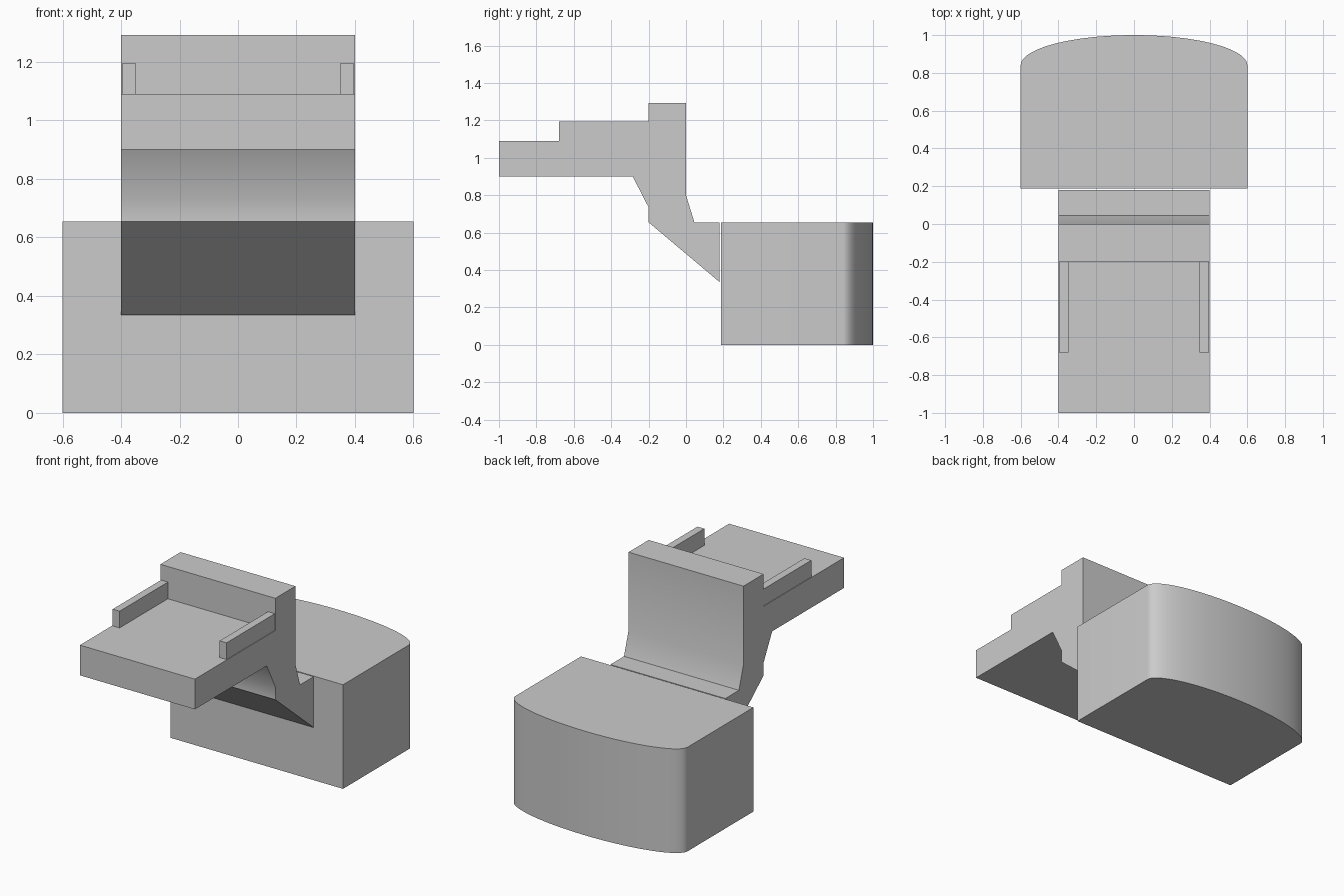
import bpy, bmesh, math

cube = bpy.data.objects.get("Cube")
if cube:
    bpy.data.objects.remove(cube, do_unlink=True)

grey = bpy.data.materials.new("light grey")
grey.use_nodes = True
grey.diffuse_color = (0.6, 0.6, 0.6, 1)
grey.node_tree.nodes["Principled BSDF"].inputs["Base Color"].default_value = (0.6, 0.6, 0.6, 1)


def extrude(name, outline, offset):
    """Extrude a closed 3D outline along an offset into a solid."""
    bm = bmesh.new()
    face = bm.faces.new([bm.verts.new(p) for p in outline])
    result = bmesh.ops.extrude_face_region(bm, geom=[face], use_keep_orig=True)
    moved = [v for v in result["geom"] if isinstance(v, bmesh.types.BMVert)]
    bmesh.ops.translate(bm, verts=moved, vec=offset)
    bmesh.ops.recalc_face_normals(bm, faces=bm.faces)
    mesh = bpy.data.meshes.new(name)
    bm.to_mesh(mesh)
    bm.free()
    mesh.materials.append(grey)
    obj = bpy.data.objects.new(name, mesh)
    bpy.context.collection.objects.link(obj)
    bpy.ops.object.select_all(action="DESELECT")
    obj.select_set(True)
    bpy.context.view_layer.objects.active = obj
    bpy.ops.object.shade_smooth_by_angle(angle=math.radians(30))
    return obj


# Seat, backrest and angled support as one side profile (y, z)
HALF = 0.4
profile = [(-1, 0.9), (-1, 1.09), (-0.2, 1.09), (-0.2, 1.293), (0, 1.293),
           (0, 0.8), (0.045, 0.655), (0.18, 0.655), (0.18, 0.335),
           (-0.2, 0.655), (-0.2, 0.735), (-0.285, 0.9)]
extrude("seat_and_support", [(-HALF, y, z) for y, z in profile], (2 * HALF, 0, 0))

# Base block with an elliptical rounded back
STEPS = 48
arc = [(0.6 * math.cos(math.pi * i / STEPS), 0.84 + 0.16 * math.sin(math.pi * i / STEPS), 0)
       for i in range(STEPS + 1)]
extrude("base", [(-0.6, 0.187, 0), (0.6, 0.187, 0)] + arc, (0, 0, 0.655))

# Low armrests on both sides of the seat
for side, sign in (("left", 1), ("right", -1)):
    arm = [(-0.68, 1.09), (-0.68, 1.195), (-0.2, 1.195), (-0.2, 1.09)]
    extrude(side + "_armrest", [(sign * 0.348, y, z) for y, z in arm], (sign * 0.048, 0, 0))
